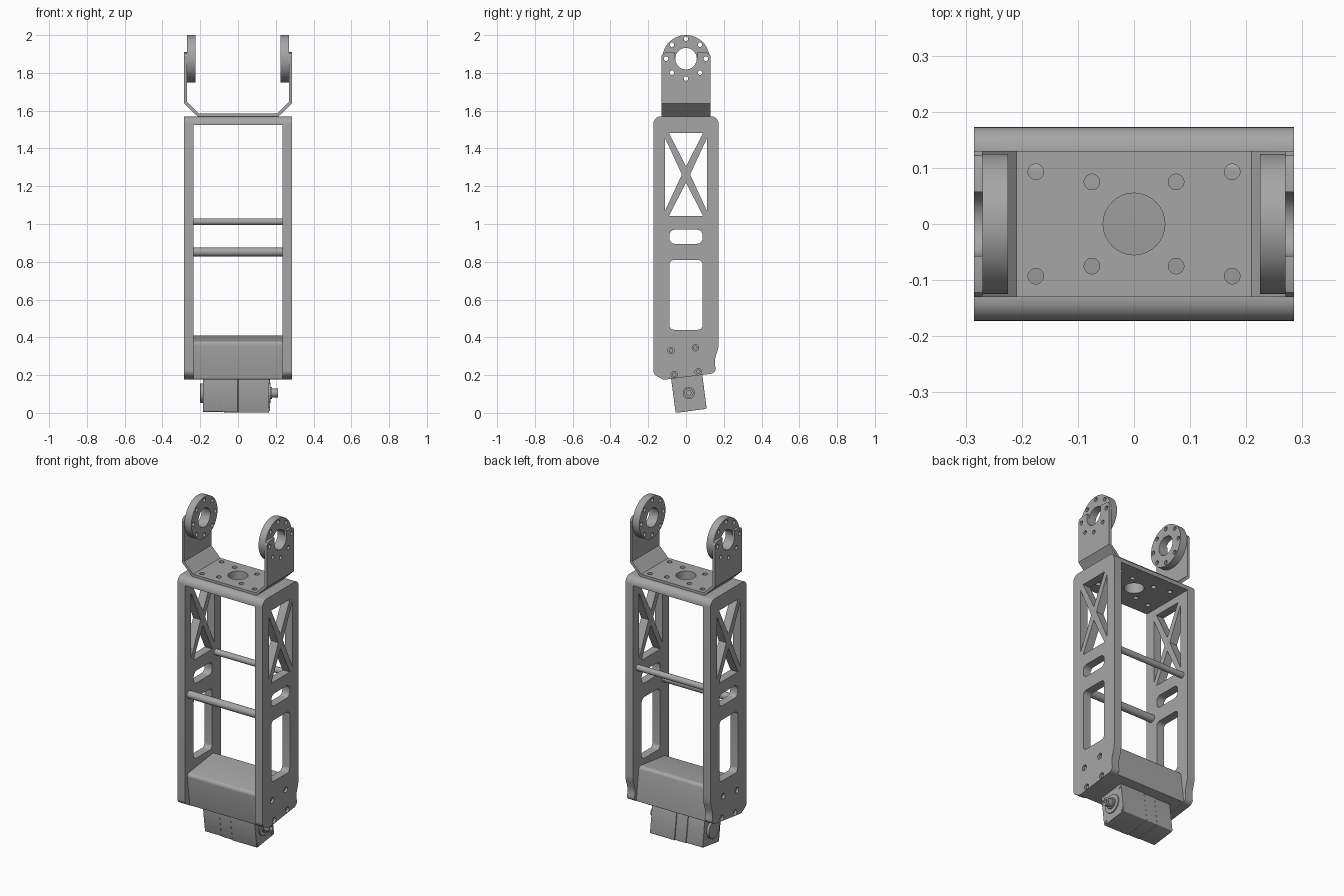
import bpy, bmesh
from math import sin, cos, pi, radians
from mathutils import Matrix, Vector

if "Cube" in bpy.data.objects:
    bpy.data.objects.remove(bpy.data.objects["Cube"])

GREY = (0.38, 0.38, 0.38, 1)
metal = bpy.data.materials.new("plain_grey")
metal.use_nodes = True
metal.diffuse_color = GREY
metal.node_tree.nodes["Principled BSDF"].inputs["Base Color"].default_value = GREY

# Sketch planes: the profile lies in the plane, thickness runs along its normal
XY = Matrix.Identity(4)
YZ = Matrix(((0, 0, 1, 0), (1, 0, 0, 0), (0, 1, 0, 0), (0, 0, 0, 1)))
XZ = Matrix(((1, 0, 0, 0), (0, 0, -1, 0), (0, 1, 0, 0), (0, 0, 0, 1)))
parts = []


def circle(u, v, r, n=32):
    return [(u + r * cos(2 * pi * i / n), v + r * sin(2 * pi * i / n)) for i in range(n)]


def rect(u0, v0, u1, v1):
    return [(u0, v0), (u1, v0), (u1, v1), (u0, v1)]


def rounded(points, radii, steps=6):
    """Fillet every corner; radii is one value or one per corner."""
    pts = [Vector(p) for p in points]
    if not isinstance(radii, (list, tuple)):
        radii = [radii] * len(pts)
    out = []
    for i, p in enumerate(pts):
        if radii[i] == 0:
            out.append(tuple(p))
            continue
        a = p + (pts[i - 1] - p).normalized() * radii[i]
        b = p + (pts[(i + 1) % len(pts)] - p).normalized() * radii[i]
        for k in range(steps + 1):
            t = pi / 2 * k / steps
            out.append(tuple(p + (a - p) * (1 - sin(t)) + (b - p) * (1 - cos(t))))
    return out


def plate(name, outline, w0, w1, plane=YZ, holes=(), place=XY, bevel=0):
    """Extruded profile with holes, between w0 and w1 along the plane normal."""
    curve = bpy.data.curves.new(name, 'CURVE')
    curve.dimensions, curve.fill_mode = '2D', 'BOTH'
    curve.extrude = abs(w1 - w0) / 2
    for loop in [outline, *holes]:
        spline = curve.splines.new('POLY')
        spline.points.add(len(loop) - 1)
        for point, (u, v) in zip(spline.points, loop):
            point.co = (u, v, 0, 1)
        spline.use_cyclic_u = True
    temp = bpy.data.objects.new(name + "_profile", curve)
    mesh = bpy.data.meshes.new_from_object(temp)
    bpy.data.objects.remove(temp)
    bm = bmesh.new()
    bm.from_mesh(mesh)
    bmesh.ops.remove_doubles(bm, verts=bm.verts, dist=1e-5)
    bm.transform(place @ plane @ Matrix.Translation((0, 0, (w0 + w1) / 2)))
    bmesh.ops.recalc_face_normals(bm, faces=bm.faces)
    bm.to_mesh(mesh)
    bm.free()
    mesh.materials.clear()
    mesh.materials.append(metal)
    obj = bpy.data.objects.new(name, mesh)
    bpy.context.collection.objects.link(obj)
    if bevel:
        mod = obj.modifiers.new("edge", 'BEVEL')
        mod.width, mod.segments = bevel, 2
    parts.append(obj)
    return obj


SIDES = (("left", 1), ("right", -1))
TILT = Matrix.Translation((0, 0.015, 0.105)) @ Matrix.Rotation(radians(7.5), 4, 'X')

# Side panels with crossed braces, slot, window and bolt holes
panel = rounded([(-0.173, 0.205), (-0.12, 0.175), (0.14, 0.208), (0.158, 0.225),
                 (0.15, 0.275), (0.173, 0.35), (0.173, 1.57), (-0.173, 1.57)],
                [0.02, 0.01, 0.01, 0.01, 0.02, 0.02, 0.04, 0.04])
bolts = [(-0.08, 0.33), (0.05, 0.345), (-0.062, 0.203), (0.065, 0.218)]
mid = 1.262
cuts = [rounded(rect(-0.088, 0.44, 0.088, 0.81), 0.025),
        rounded(rect(-0.088, 0.895, 0.088, 0.97), 0.03)]
for s in (1, -1):
    cuts.append([(-0.09, mid + s * 0.22), (0.09, mid + s * 0.22), (0, mid + s * 0.042)])
    cuts.append([(s * 0.112, mid + 0.195), (s * 0.112, mid - 0.195), (s * 0.022, mid)])
cuts += [circle(u, v, 0.017, 20) for u, v in bolts]
for side, s in SIDES:
    plate(side + "_panel", panel, s * 0.235, s * 0.285, holes=cuts)
    for i, (u, v) in enumerate(bolts):
        plate(f"{side}_bolt_{i + 1}", circle(u, v, 0.011, 16), s * 0.235, s * 0.275)

# Mounting holes shared by the top plate and the bracket base
mounts = [circle(0, 0, 0.055, 40)]
for sx in (1, -1):
    for sy in (1, -1):
        mounts.append(circle(sx * 0.075, sy * 0.075, 0.014, 20))
        mounts.append(circle(sx * 0.175, sy * 0.093, 0.014, 20))

# Top plate with rounded front and back edges
plate("top_plate", rect(-0.235, -0.133, 0.235, 0.133), 1.525, 1.57, XY, mounts)
for name, s in (("front", -1), ("back", 1)):
    edge = rounded([(s * 0.133, 1.525), (s * 0.173, 1.525), (s * 0.173, 1.57), (s * 0.133, 1.57)],
                   [0, 0, 0.04, 0])
    plate(name + "_top_edge", edge, -0.235, 0.235)

# Cross rods
plate("back_rod", circle(0.125, 1.012, 0.018), -0.236, 0.236)
plate("front_rod", circle(-0.13, 0.852, 0.023), -0.236, 0.236)

# Tilted motor housing between the panels
housing = rounded([(-0.125, 0.177), (0.14, 0.209), (0.114, 0.412), (-0.152, 0.378)],
                  [0.004, 0.004, 0.02, 0.02])
plate("motor_housing", housing, -0.236, 0.236)

# Upper bracket: base, sloped bends, slotted arms and ring hubs
plate("bracket_base", rect(-0.215, -0.13, 0.215, 0.13), 1.57, 1.585, XY, mounts)
AXIS = 1.875
ring = [(0.105 * cos(i * pi / 4), AXIS + 0.105 * sin(i * pi / 4)) for i in range(8)]
ring_holes = [circle(u, v, 0.012, 16) for u, v in ring]
slot = [(0.057 * cos(a), AXIS - 0.057 * sin(a)) for a in [pi * i / 16 for i in range(17)]]
arm = ([(-0.13, 1.645), (0.13, 1.645), (0.13, 1.89), (0.122, 1.903), (0.1, 1.91), (0.057, 1.91)]
       + slot + [(-0.057, 1.91), (-0.1, 1.91), (-0.122, 1.903), (-0.13, 1.89)])
arm_holes = [h for h, (u, v) in zip(ring_holes, ring) if v < AXIS + 0.01]
for side, s in SIDES:
    bend = [(0.215, 1.57), (0.285, 1.638), (0.285, 1.646), (0.27, 1.646), (0.209, 1.585)]
    plate(side + "_bracket_bend", [(s * u, v) for u, v in bend], -0.13, 0.13, XZ)
    plate(side + "_bracket_arm", arm, s * 0.27, s * 0.285, holes=arm_holes)
    plate(side + "_ring_hub", circle(0, AXIS, 0.125, 64), s * 0.225, s * 0.27,
          holes=[circle(0, AXIS, 0.057, 40)] + ring_holes)

# Motor: three case sections, end flanges, shaft and corner screws
for name, x0, x1, inset in (("back", -0.185, -0.076, 0.004), ("middle", -0.074, -0.001, 0.002),
                            ("gear", 0.001, 0.165, 0)):
    w = 0.083 - inset
    plate(f"motor_{name}_case", rounded(rect(-w, inset - 0.095, w, 0.1), 0.006, 3),
          x0, x1, place=TILT, bevel=0.005)
plate("motor_core", rect(-0.076, -0.087, 0.076, 0.09), -0.17, 0.15, place=TILT)
plate("rear_flange", circle(0, 0, 0.052), -0.2, -0.184, place=TILT, bevel=0.004)
plate("front_flange", circle(0, 0, 0.055), 0.164, 0.172, place=TILT)
plate("shaft_collar", circle(0, 0, 0.032), 0.17, 0.18, place=TILT)
plate("output_shaft", circle(0, 0, 0.024), 0.175, 0.212, place=TILT,
      holes=[circle(0, 0, 0.012, 16)])
plate("shaft_core", circle(0, 0, 0.013, 16), 0.175, 0.195, place=TILT)
for i, (u, v) in enumerate([(-0.068, -0.078), (0.068, -0.078), (-0.068, 0.07), (0.068, 0.07)]):
    plate(f"motor_screw_{i + 1}", circle(u, v, 0.01, 16), 0.163, 0.169, place=TILT)

# Smooth rounded surfaces while keeping edges crisp
bpy.ops.object.select_all(action='DESELECT')
for obj in parts:
    obj.select_set(True)
bpy.context.view_layer.objects.active = parts[0]
bpy.ops.object.shade_smooth_by_angle(angle=radians(30))
